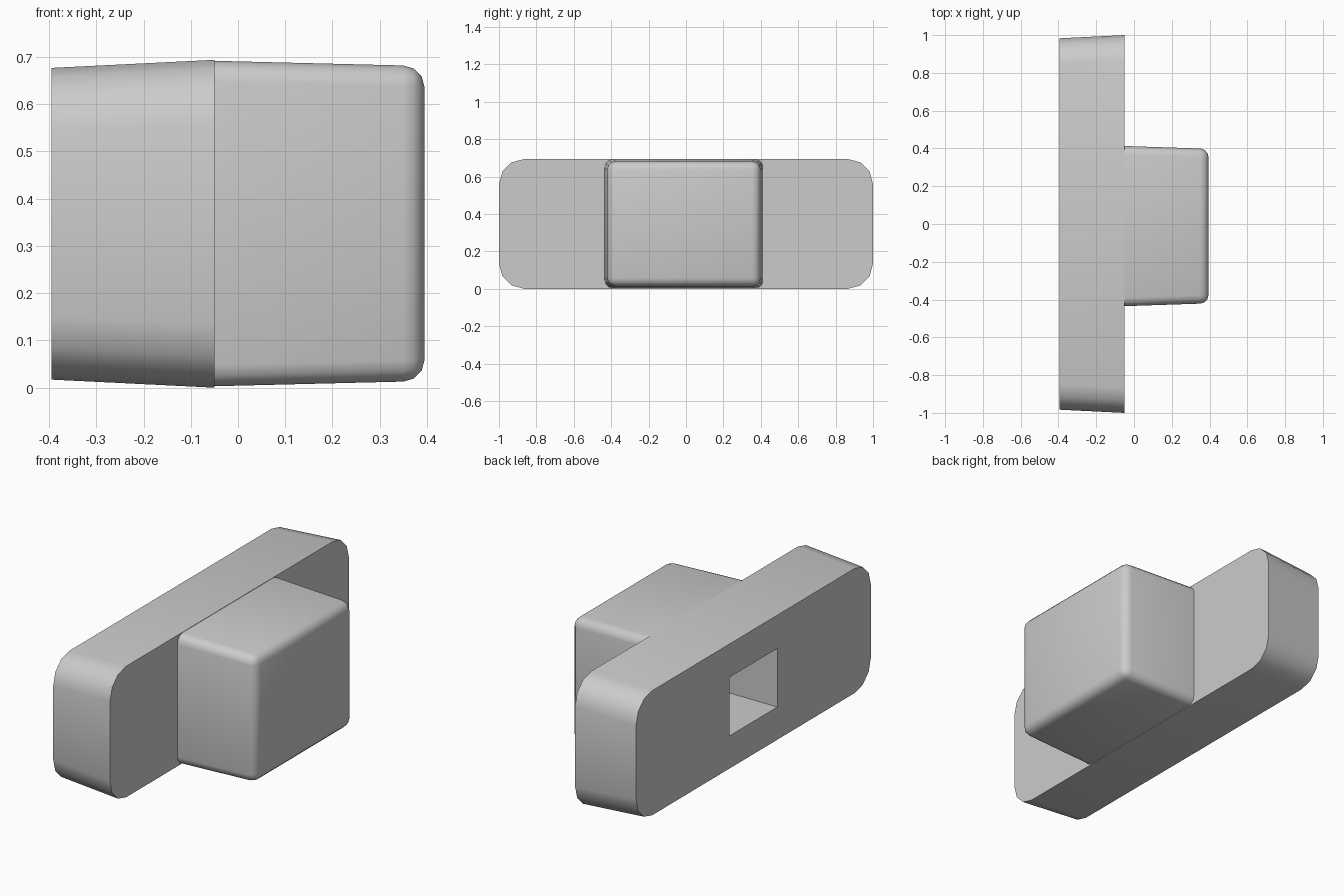
import bpy
import bmesh
import math

old = bpy.data.objects.get("Cube")
if old:
    bpy.data.objects.remove(old, do_unlink=True)

grey = bpy.data.materials.new("plain grey")
grey.use_nodes = True
colour = (0.6, 0.6, 0.6, 1)
grey.diffuse_color = colour
grey.node_tree.nodes["Principled BSDF"].inputs["Base Color"].default_value = colour


def tapered_block(name, back, front, radius=0, bevel_front=False):
    """Block between two (x, y_min, y_max, z_min, z_max) sections, with rounded edges."""
    bm = bmesh.new()
    loops = []
    for x, y0, y1, z0, z1 in (back, front):
        corners = ((y0, z0), (y1, z0), (y1, z1), (y0, z1))
        loops.append([bm.verts.new((x, y, z)) for y, z in corners])
    a, b = loops
    bm.faces.new(a)
    bm.faces.new(b)
    for i in range(4):
        j = (i + 1) % 4
        bm.faces.new((a[i], a[j], b[j], b[i]))
    bmesh.ops.recalc_face_normals(bm, faces=bm.faces)
    if radius:
        long_edges = [e for e in bm.edges if (e.verts[0] in a) != (e.verts[1] in a)]
        end_edges = [e for e in bm.edges if all(v in b for v in e.verts)]
        chosen = long_edges + (end_edges if bevel_front else [])
        bmesh.ops.bevel(bm, geom=chosen, offset=radius, offset_type='OFFSET',
                        segments=3, profile=0.5, affect='EDGES')
    mesh = bpy.data.meshes.new(name)
    bm.to_mesh(mesh)
    bm.free()
    mesh.materials.append(grey)
    obj = bpy.data.objects.new(name, mesh)
    bpy.context.collection.objects.link(obj)
    return obj


# Wide base plate, narrowing towards its back
base = tapered_block("base_plate",
                     (-0.395, -0.983, 0.983, 0.017, 0.677),
                     (-0.05, -1, 1, 0, 0.694), radius=0.135)

# Projecting block with rounded outer edges
head = tapered_block("projecting_block",
                     (-0.05, -0.435, 0.413, 0.003, 0.692),
                     (0.395, -0.42, 0.398, 0.014, 0.681),
                     radius=0.045, bevel_front=True)

# Rectangular socket cut in from the back of the plate
cutter = tapered_block("socket_cutter",
                       (-0.6, -0.2, 0.2, 0.19, 0.5),
                       (0.05, -0.2, 0.2, 0.19, 0.5))
cutter.hide_render = True
cutter.hide_set(True)
cutter.display_type = 'WIRE'

for part in (base, head):
    bpy.ops.object.select_all(action='DESELECT')
    part.select_set(True)
    bpy.context.view_layer.objects.active = part
    cut = part.modifiers.new("socket", 'BOOLEAN')
    cut.operation = 'DIFFERENCE'
    cut.solver = 'EXACT'
    cut.object = cutter
    bpy.ops.object.modifier_apply(modifier=cut.name)
    bpy.ops.object.shade_smooth_by_angle(angle=math.radians(40))

bpy.data.objects.remove(cutter, do_unlink=True)
